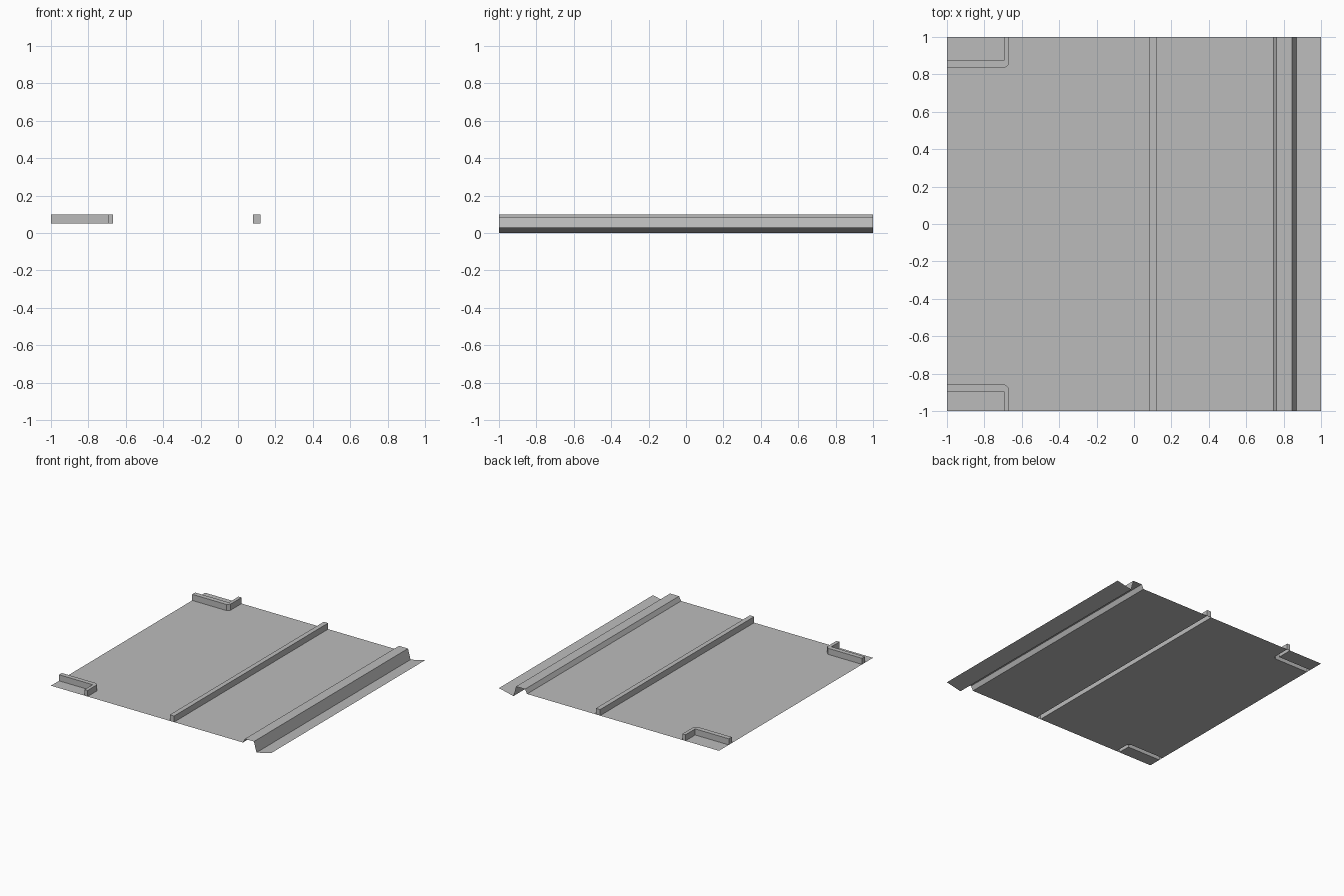
import bpy
import bmesh

if "Cube" in bpy.data.objects:
    bpy.data.objects.remove(bpy.data.objects["Cube"])

grey = bpy.data.materials.new("concrete grey")
grey.use_nodes = True
COLOUR = (0.5, 0.5, 0.5, 1)
grey.diffuse_color = COLOUR
grey.node_tree.nodes["Principled BSDF"].inputs["Base Color"].default_value = COLOUR

DECK, TOP = 0.05, 0.1


def finish(name, bm):
    mesh = bpy.data.meshes.new(name)
    bm.to_mesh(mesh)
    bm.free()
    mesh.materials.append(grey)
    bpy.context.collection.objects.link(bpy.data.objects.new(name, mesh))


def flat_sheet(name, outline):
    """Single thin face at deck height."""
    bm = bmesh.new()
    face = bm.faces.new([bm.verts.new((x, y, DECK)) for x, y in outline])
    face.normal_update()
    if face.normal.z < 0:
        face.normal_flip()
    finish(name, bm)


def hollow_kerb(name, outline):
    """Raised top with side walls, open underneath."""
    bm = bmesh.new()
    low = [bm.verts.new((x, y, DECK)) for x, y in outline]
    high = [bm.verts.new((x, y, TOP)) for x, y in outline]
    area = sum(a[0] * b[1] - b[0] * a[1] for a, b in zip(outline, outline[1:] + outline[:1]))
    if area < 0:
        low.reverse()
        high.reverse()
    bm.faces.new(high)
    for i in range(len(low)):
        j = (i + 1) % len(low)
        bm.faces.new((low[i], low[j], high[j], high[i]))
    finish(name, bm)


def swept_sheet(name, profile):
    """Open profile in x and z, swept along the whole depth."""
    bm = bmesh.new()
    front = [bm.verts.new((x, -1, z)) for x, z in profile]
    back = [bm.verts.new((x, 1, z)) for x, z in profile]
    for i in range(len(profile) - 1):
        bm.faces.new((front[i], front[i + 1], back[i + 1], back[i]))
    finish(name, bm)


# Corner kerbs: outer edge is chamfered, inner edge is square
def outer_edge(side, y):
    return [(-1, side * y), (-0.69, side * y), (-0.667, side * (y + 0.022)), (-0.667, side)]


def inner_edge(side, y):
    return [(-0.695, side), (-0.695, side * y), (-1, side * y)]


corners = {"front": (-1, 0.858, 0.895), "back": (1, 0.834, 0.873)}
for label, (side, outer, inner) in corners.items():
    hollow_kerb(label + "_corner_kerb", outer_edge(side, outer) + inner_edge(side, inner))
    flat_sheet(label + "_corner_pad", inner_edge(side, inner) + [(-1, side)])

# Main deck fits around the corner kerbs and stops at the divider
RIB_L, RIB_R = 0.08, 0.119
front_edge = outer_edge(-1, corners["front"][1])
back_edge = outer_edge(1, corners["back"][1])
flat_sheet("main_deck", front_edge + [(RIB_L, -1), (RIB_L, 1)] + back_edge[::-1])

# Long divider
hollow_kerb("divider_kerb", [(RIB_L, -1), (RIB_R, -1), (RIB_R, 1), (RIB_L, 1)])

# Side deck, raised roadside kerb and sloping gutter
swept_sheet("side_deck", [(RIB_R, DECK), (0.745, DECK)])
swept_sheet("roadside_kerb", [(0.745, DECK), (0.763, 0.085), (0.845, 0.085), (0.868, 0)])
swept_sheet("gutter", [(0.868, 0), (1, 0.03)])
